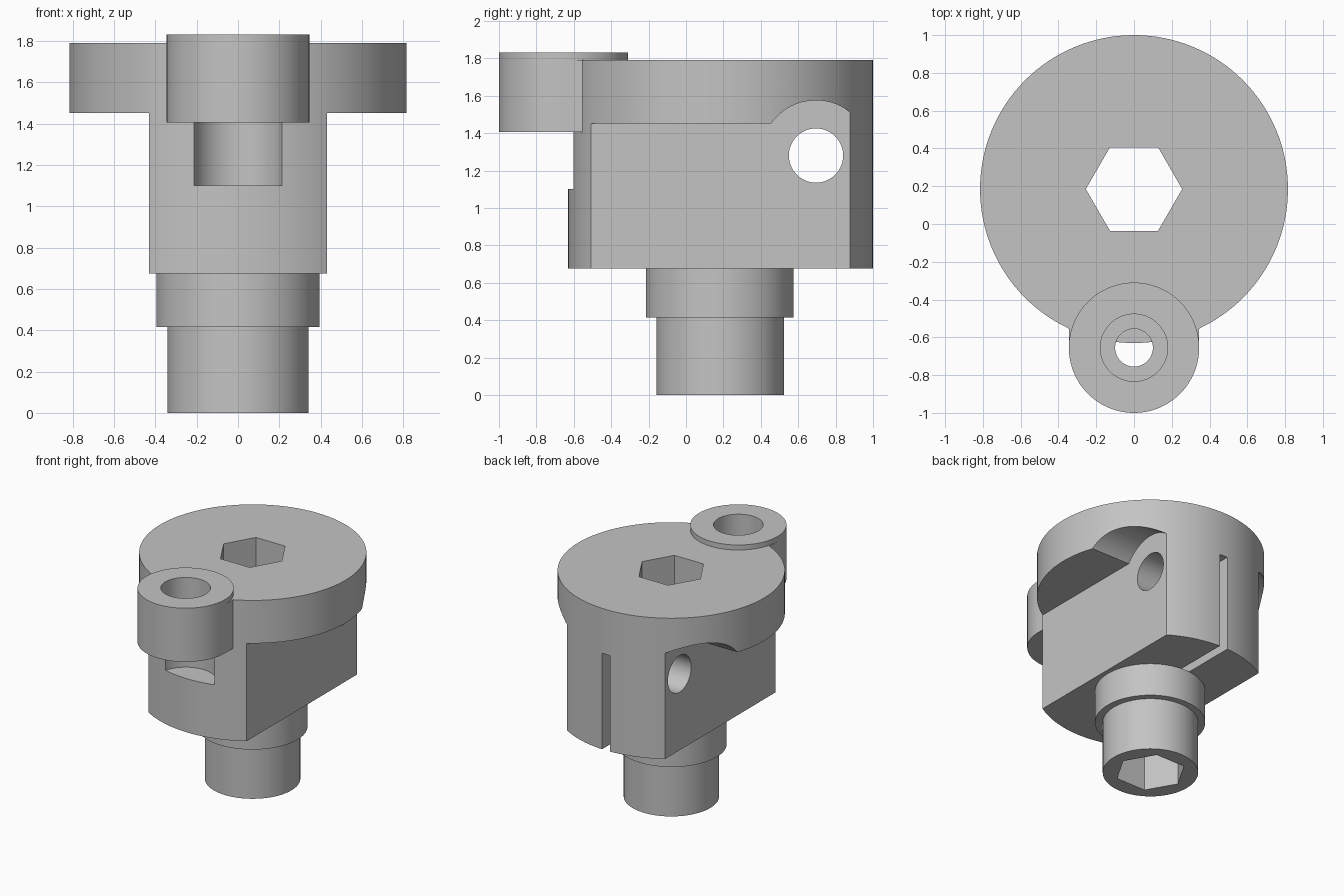
import bpy
import math

if "Cube" in bpy.data.objects:
    bpy.data.objects.remove(bpy.data.objects["Cube"], do_unlink=True)

grey = bpy.data.materials.new("plain grey")
grey.use_nodes = True
grey.diffuse_color = (0.55, 0.55, 0.55, 1)
grey.node_tree.nodes["Principled BSDF"].inputs["Base Color"].default_value = (0.55, 0.55, 0.55, 1)

AXIS_Y = 0.185      # main axis of disc, stem and bore
EAR_Y = -0.655      # axis of the screw ear
FLAT_X = 0.43       # half width of the flat-sided body


def finish(name):
    obj = bpy.context.object
    obj.name = name
    obj.data.materials.append(grey)
    return obj


def cylinder(name, radius, y, z0, z1, sides=128):
    bpy.ops.mesh.primitive_cylinder_add(
        vertices=sides, radius=radius, depth=z1 - z0,
        location=(0, y, (z0 + z1) / 2), rotation=(0, 0, math.pi / 2))
    return finish(name)


def cross_cylinder(name, radius, x0, x1, y, z):
    bpy.ops.mesh.primitive_cylinder_add(
        vertices=96, radius=radius, depth=x1 - x0,
        location=((x0 + x1) / 2, y, z), rotation=(0, math.pi / 2, 0))
    return finish(name)


def box(name, low, high):
    bpy.ops.mesh.primitive_cube_add(
        size=1, location=[(a + b) / 2 for a, b in zip(low, high)])
    obj = finish(name)
    obj.scale = [b - a for a, b in zip(low, high)]
    return obj


def combine(target, tool, operation):
    tool.hide_render = True
    bpy.context.view_layer.update()
    mod = target.modifiers.new(tool.name, "BOOLEAN")
    mod.operation = operation
    mod.solver = "EXACT"
    mod.object = tool
    bpy.context.view_layer.objects.active = target
    bpy.ops.object.modifier_apply(modifier=mod.name)
    bpy.data.objects.remove(tool, do_unlink=True)


# Round head, trimmed to a flat-sided body below the rim
head = cylinder("clamp_head", 0.815, AXIS_Y, 0.675, 1.79)
for side in (-1, 1):
    x0, x1 = sorted((side * FLAT_X, side * 1.2))
    combine(head, box("side_trim", (x0, -1.2, 0.5), (x1, 1.4, 1.45)), "DIFFERENCE")
    combine(head, cross_cylinder("screw_clearance", 0.295, x0, x1, 0.695, 1.28), "DIFFERENCE")

# Screw ear with straight cheeks running into the rim
combine(head, box("ear_cheeks", (-0.345, EAR_Y, 1.405), (0.345, -0.45, 1.79)), "UNION")
combine(head, cylinder("ear", 0.345, EAR_Y, 1.405, 1.83), "UNION")

# Collar and stem
combine(head, cylinder("collar", 0.395, 0.18, 0.415, 0.70), "UNION")
combine(head, cylinder("stem", 0.342, 0.183, 0, 0.45), "UNION")

# Ear hole, counterbore and the round pocket beneath
combine(head, cylinder("pocket", 0.22, EAR_Y, 1.10, 1.405), "DIFFERENCE")
combine(head, cylinder("ear_hole", 0.10, EAR_Y, 1.30, 1.90), "DIFFERENCE")
combine(head, cylinder("counterbore", 0.178, EAR_Y, 1.58, 1.90), "DIFFERENCE")

# Clamp slot, cross hole and hexagonal bore
combine(head, box("slot", (-0.035, AXIS_Y, 0.675), (0.035, 1.2, 1.435)), "DIFFERENCE")
combine(head, cross_cylinder("cross_hole", 0.145, -1, 1, 0.695, 1.28), "DIFFERENCE")
combine(head, cylinder("hex_bore", 0.255, AXIS_Y, -0.1, 2, sides=6), "DIFFERENCE")

# Smooth round walls with crisp edges
bpy.ops.object.select_all(action="DESELECT")
head.select_set(True)
bpy.context.view_layer.objects.active = head
bpy.ops.object.shade_smooth_by_angle(angle=math.radians(25))
